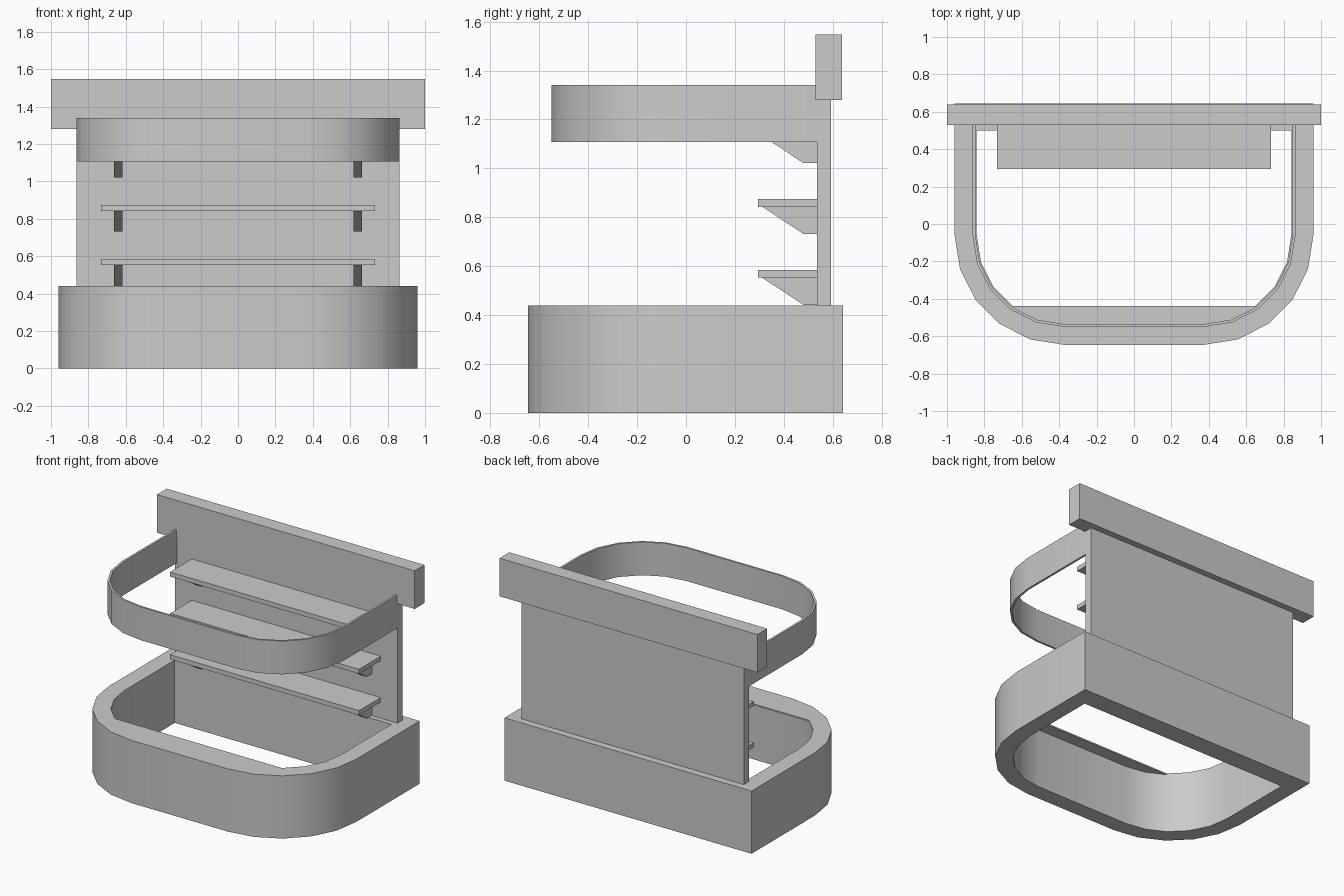
import bpy
import bmesh
from math import sin, cos, radians
from mathutils import Vector

if "Cube" in bpy.data.objects:
    bpy.data.objects.remove(bpy.data.objects["Cube"])

CX, CY, STEPS = 0.373, -0.06, 5   # corner arc centre and segments per corner


def finish(name, bm, smooth=False):
    bmesh.ops.recalc_face_normals(bm, faces=bm.faces)
    me = bpy.data.meshes.new(name)
    bm.to_mesh(me)
    bm.free()
    ob = bpy.data.objects.new(name, me)
    bpy.context.collection.objects.link(ob)
    if smooth:
        bpy.ops.object.select_all(action='DESELECT')
        ob.select_set(True)
        bpy.context.view_layer.objects.active = ob
        bpy.ops.object.shade_smooth_by_angle(angle=radians(30))
    return ob


def u_outline(r, back):
    """U-shaped plan with two rounded front corners, right to left."""
    arc = [(CX + r * cos(radians(90 * i / STEPS)), CY - r * sin(radians(90 * i / STEPS)))
           for i in range(STEPS + 1)]
    right = [(CX + r, back)] + arc
    return right + [(-x, y) for x, y in reversed(right)]


def band(name, outer, inner, z0, z1, closed):
    """Wall of even height between two matching outlines."""
    bm = bmesh.new()
    rows = [[bm.verts.new((x, y, z)) for x, y in line]
            for line, z in ((outer, z0), (outer, z1), (inner, z1), (inner, z0))]
    n = len(outer)
    for i in range(n if closed else n - 1):
        j = (i + 1) % n
        for k in range(4):
            a, b = rows[k], rows[(k + 1) % 4]
            bm.faces.new((a[i], a[j], b[j], b[i]))
    if not closed:
        for i in (0, n - 1):
            bm.faces.new([row[i] for row in rows])
    return finish(name, bm, True)


def prism(name, pts, offset):
    """Extrude a flat polygon along an offset."""
    bm = bmesh.new()
    face = bm.faces.new([bm.verts.new(p) for p in pts])
    res = bmesh.ops.extrude_face_region(bm, geom=[face], use_keep_orig=True)
    verts = [g for g in res['geom'] if isinstance(g, bmesh.types.BMVert)]
    bmesh.ops.translate(bm, verts=verts, vec=Vector(offset))
    return finish(name, bm)


def box(name, x, y0, y1, z0, z1):
    return prism(name, [(-x, y0, z0), (x, y0, z0), (x, y1, z0), (-x, y1, z0)], (0, 0, z1 - z0))


# Hollow base with rounded front
inner = u_outline(0.468, 0.50)
band("base", u_outline(0.586, 0.643), inner, 0, 0.44, True)

# Thin ledge closing the front of the base opening
front = inner[4:-4]
prism("base_front_ledge", [(x, y, 0.43) for x, y in front], (0, 0, 0.01))

# Back panel and header board
box("back_panel", 0.863, 0.535, 0.592, 0.44, 1.285)
box("header_board", 1.0, 0.53, 0.638, 1.28, 1.547)

# Upper wraparound band, open at the back
band("upper_band", u_outline(0.49, 0.535), u_outline(0.475, 0.535), 1.107, 1.34, False)

# Three shelves, each on a pair of brackets
for i in range(3):
    z = 0.553 + 0.29 * i
    box(f"shelf_{i + 1}", 0.733, 0.295, 0.537, z, z + 0.032)
    profile = [(0.537, z), (0.312, z), (0.48, z - 0.111), (0.537, z - 0.111)]
    for side, x in (("left", -0.664), ("right", 0.618)):
        prism(f"bracket_{i + 1}_{side}", [(x, y, h) for y, h in profile], (0.046, 0, 0))
